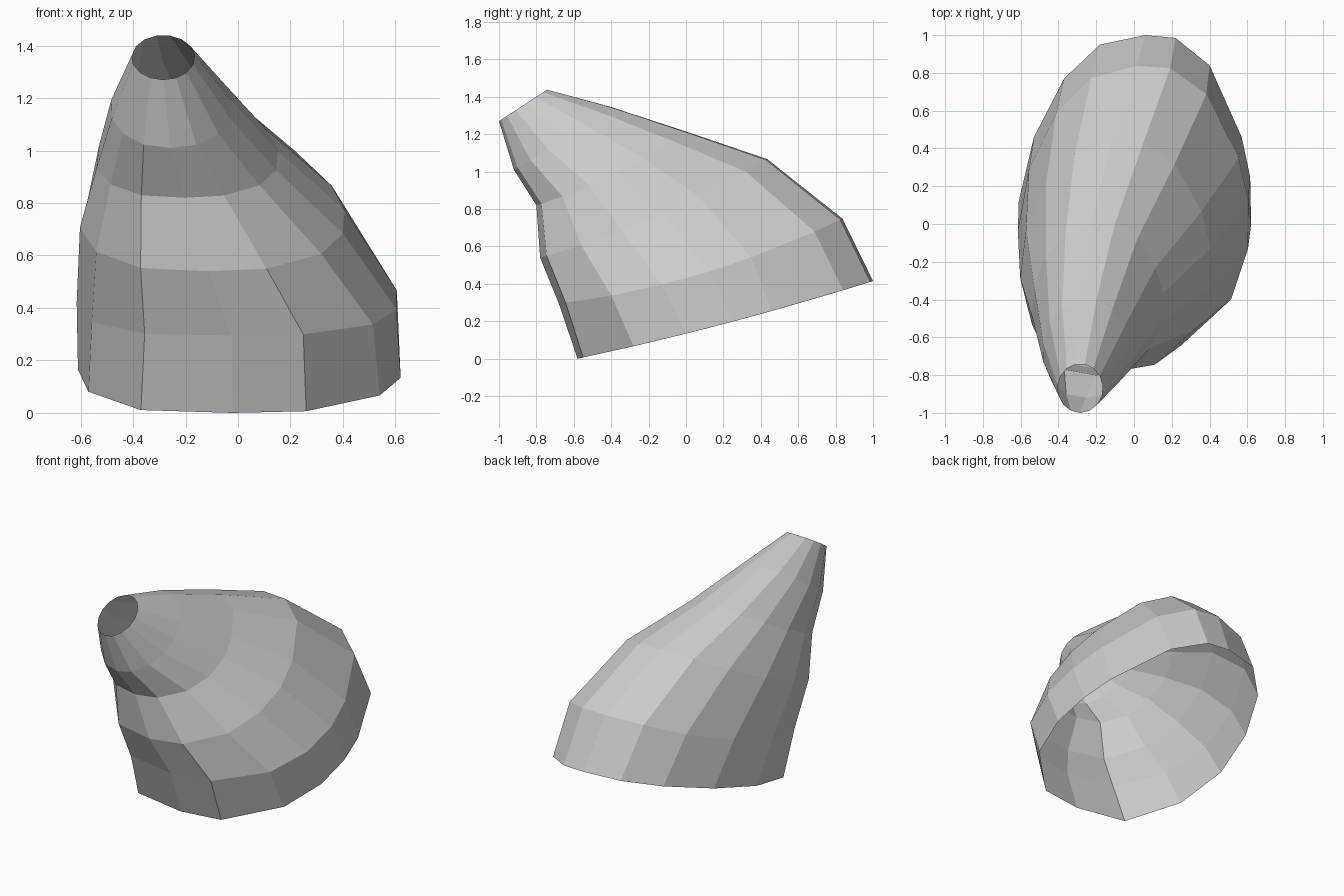
import bpy, bmesh, math

if "Cube" in bpy.data.objects:
    bpy.data.objects.remove(bpy.data.objects["Cube"])

# Outline of the wide opening (x, y), counted from the front towards the right
outline = [(-.02, -.58), (.26, -.55), (.54, -.28), (.62, 0), (.615, .25),
           (.57, .46), (.40, .84), (.22, .985), (.06, 1.0), (-.18, .95),
           (-.37, .77), (-.53, .46), (-.61, .12), (-.57, -.22), (-.37, -.53)]
N = len(outline)

# Ring stations: left x, right x, front (y, z), back (y, z), sag of the sides
rings = [(-.615, .62, (-.58, 0), (1.0, .415), .02),
         (-.625, .61, (-.68, .295), (.84, .75), .07),
         (-.615, .41, (-.78, .54), (.44, 1.07), .05),
         (-.55, .155, (-.80, .82), (.0, 1.22), .04),
         (-.49, -.02, (-.92, 1.01), (-.40, 1.35), .01),
         (-.405, -.165, (-1.0, 1.27), (-.74, 1.44), 0)]

# Hollow tapering shell, open at both ends
bm = bmesh.new()
loops = []
for k, (xl, xr, front, back, sag) in enumerate(rings):
    f = k / (len(rings) - 1)
    loop = []
    for i, (ox, oy) in enumerate(outline):
        a = math.tau * i / N
        nx = (1 - f) * (ox - .0025) / .6175 + f * math.sin(a)
        t = (1 - f) * (oy + .58) / 1.58 + f * (1 - math.cos(a)) / 2
        x = (xl + xr) / 2 + nx * (xr - xl) / 2
        y = front[0] + t * (back[0] - front[0])
        z = front[1] + t * (back[1] - front[1]) - sag * 4 * t * (1 - t)
        loop.append(bm.verts.new((x, y, max(z, 0))))
    loops.append(loop)
for lo, hi in zip(loops, loops[1:]):
    for i in range(N):
        j = (i + 1) % N
        bm.faces.new((lo[i], lo[j], hi[j], hi[i]))

mesh = bpy.data.meshes.new("tapered_shell")
bm.to_mesh(mesh)
bm.free()
bpy.context.collection.objects.link(bpy.data.objects.new("tapered_shell", mesh))
